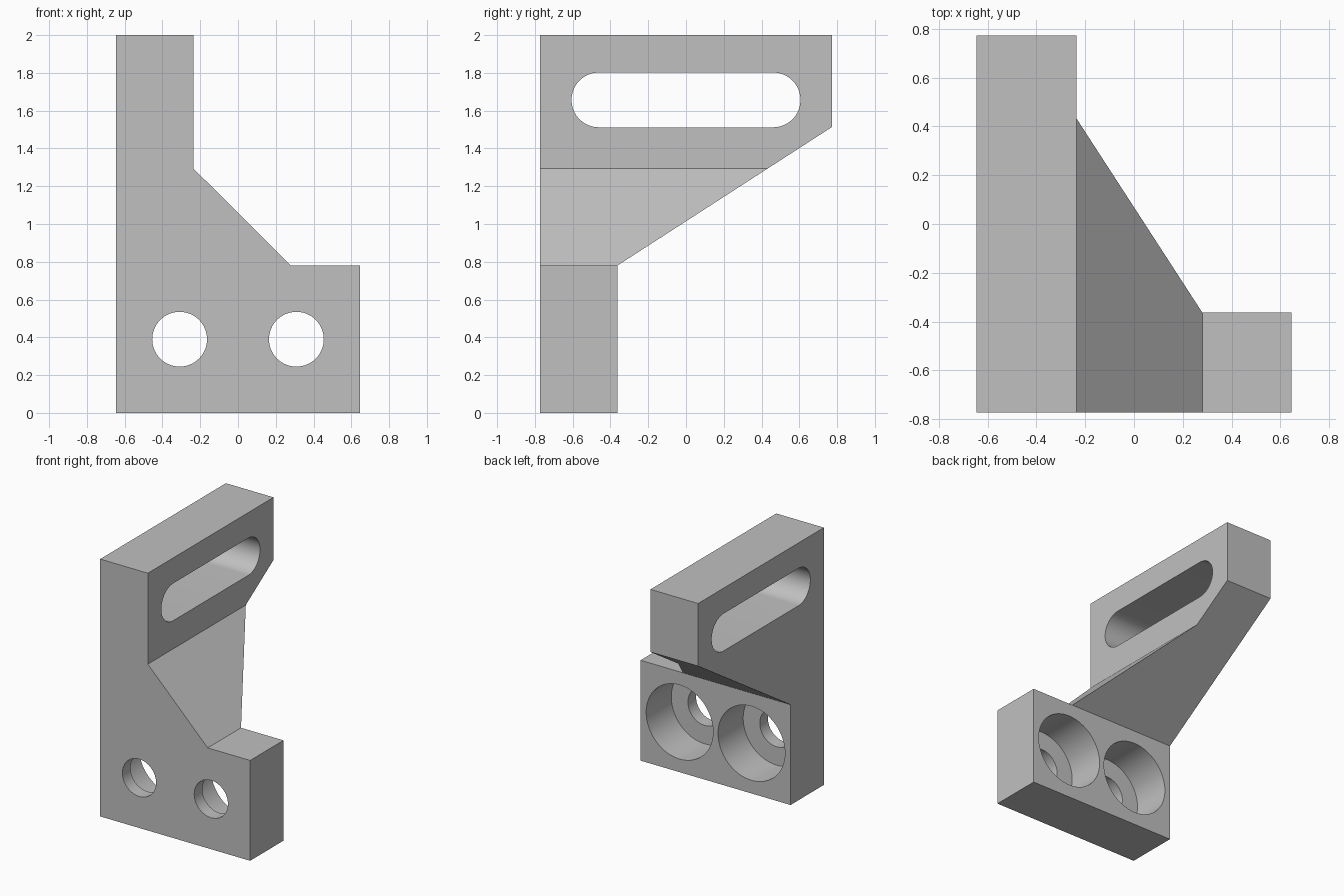
import bpy, bmesh, math
from mathutils import Vector

if "Cube" in bpy.data.objects:
    bpy.data.objects.remove(bpy.data.objects["Cube"], do_unlink=True)

grey = bpy.data.materials.new("machined grey")
grey.use_nodes = True
COLOUR = (0.53, 0.53, 0.53, 1)
grey.diffuse_color = COLOUR
grey.node_tree.nodes["Principled BSDF"].inputs["Base Color"].default_value = COLOUR


def prism(name, points, start, sweep):
    """Extrude a closed outline; 'start' maps 2D points to 3D."""
    bm = bmesh.new()
    face = bm.faces.new([bm.verts.new(start(a, b)) for a, b in points])
    ext = bmesh.ops.extrude_face_region(bm, geom=[face])
    moved = [g for g in ext["geom"] if isinstance(g, bmesh.types.BMVert)]
    bmesh.ops.translate(bm, verts=moved, vec=Vector(sweep))
    bmesh.ops.recalc_face_normals(bm, faces=bm.faces)
    mesh = bpy.data.meshes.new(name)
    bm.to_mesh(mesh)
    bm.free()
    mesh.materials.append(grey)
    obj = bpy.data.objects.new(name, mesh)
    bpy.context.collection.objects.link(obj)
    return obj


def along_x(name, points, x0, x1):
    return prism(name, points, lambda y, z: (x0, y, z), (x1 - x0, 0, 0))


def along_y(name, points, y0, y1):
    return prism(name, points, lambda x, z: (x, y0, z), (0, y1 - y0, 0))


def arc(cx, cz, r, a0, a1, n):
    return [(cx + r * math.cos(a0 + (a1 - a0) * i / n),
             cz + r * math.sin(a0 + (a1 - a0) * i / n)) for i in range(n + 1)]


def combine(target, tool, operation):
    mod = target.modifiers.new(tool.name, "BOOLEAN")
    mod.object, mod.operation, mod.solver = tool, operation, "EXACT"
    bpy.context.view_layer.objects.active = target
    bpy.ops.object.modifier_apply(modifier=mod.name)
    bpy.data.objects.remove(tool, do_unlink=True)


W, FRONT, BACK, FOOT_BACK = 0.645, -0.772, 0.772, -0.363

# Body: front outline crossed with side outline
bracket = along_y("bracket", [(-W, 0), (W, 0), (W, 0.78), (0.28, 0.78),
                              (-0.235, 1.293), (-0.235, 2), (-W, 2)], -1, 1)
side = along_x("side_outline", [(FRONT, -0.2), (FOOT_BACK, -0.2), (FOOT_BACK, 0.78),
                                (BACK, 1.513), (BACK, 2.2), (FRONT, 2.2)], -1, 1)
combine(bracket, side, "INTERSECT")

# Long slot through the upright plate
R, HALF, SLOT_Z = 0.145, 0.461, 1.657
slot = (arc(HALF, SLOT_Z, R, -math.pi / 2, math.pi / 2, 32)
        + arc(-HALF, SLOT_Z, R, math.pi / 2, 3 * math.pi / 2, 32))
combine(bracket, along_x("slot_cutter", slot, -1, 0.2), "DIFFERENCE")

# Bolt holes, counterbored from the back of the foot
for x in (-0.309, 0.309):
    for r, y0, y1 in ((R, -1, -0.5), (0.288, -0.672, -0.2)):
        circle = arc(x, 0.39, r, 0, 2 * math.pi, 64)[:-1]
        combine(bracket, along_y("bolt_cutter", circle, y0, y1), "DIFFERENCE")

bpy.ops.object.select_all(action="DESELECT")
bracket.select_set(True)
bpy.context.view_layer.objects.active = bracket
bpy.ops.object.shade_smooth_by_angle(angle=math.radians(25))
